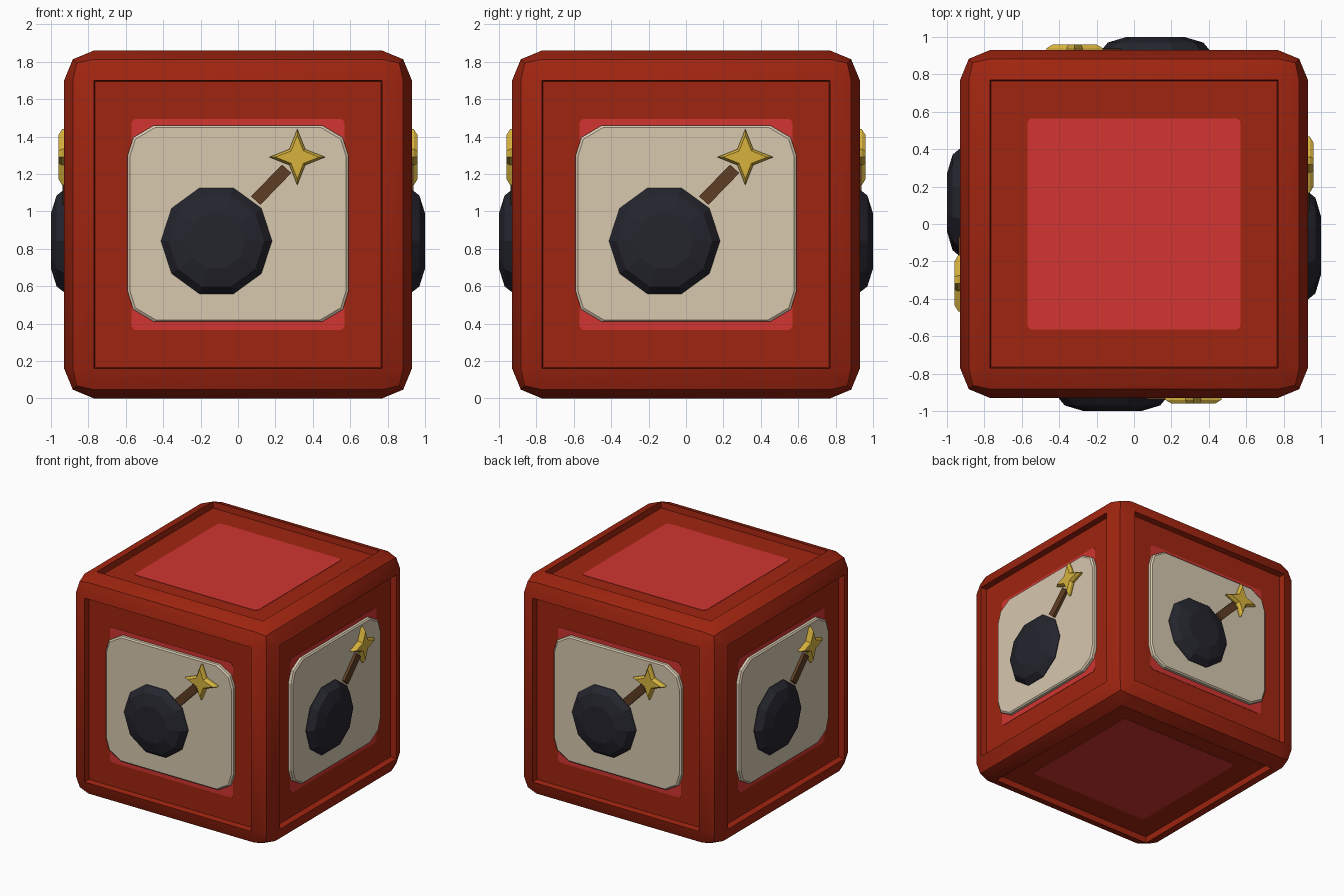
import bpy, bmesh, math
from mathutils import Matrix

cube = bpy.data.objects.get("Cube")
if cube:
    bpy.data.objects.remove(cube, do_unlink=True)

HALF = 0.93      # half size of the block
FLOOR = 0.88     # distance of the sunken panels from the middle


def material(name, color):
    mat = bpy.data.materials.new(name)
    mat.use_nodes = True
    mat.diffuse_color = (*color, 1)
    bsdf = next(n for n in mat.node_tree.nodes if n.type == 'BSDF_PRINCIPLED')
    bsdf.inputs["Base Color"].default_value = (*color, 1)
    return mat


RED = material("deep red", (0.35, 0.018, 0.005))
BRIGHT = material("bright red", (0.64, 0.036, 0.03))
CREAM = material("cream", (0.68, 0.58, 0.43))
NAVY = material("dark navy", (0.018, 0.018, 0.027))
BROWN = material("brown", (0.114, 0.048, 0.017))
GOLD = material("gold", (0.68, 0.45, 0.048))


def finish(bm, name, mat, matrix=None):
    bmesh.ops.recalc_face_normals(bm, faces=bm.faces)
    mesh = bpy.data.meshes.new(name)
    bm.to_mesh(mesh)
    bm.free()
    mesh.materials.append(mat)
    obj = bpy.data.objects.new(name, mesh)
    bpy.context.collection.objects.link(obj)
    if matrix:
        obj.matrix_world = matrix
    return obj


def loft(name, mat, outline, center, layers, matrix):
    """Stack scaled copies of an outline outward; layers are (scale, distance)."""
    bm = bmesh.new()
    rings = [[bm.verts.new((center[0] + x * s, center[1] + y * s, d))
              for x, y in outline] for s, d in layers]
    n = len(outline)
    for low, high in zip(rings, rings[1:]):
        for i in range(n):
            j = (i + 1) % n
            bm.faces.new((low[i], low[j], high[j], high[i]))
    bm.faces.new(rings[0])
    bm.faces.new(rings[-1])
    return finish(bm, name, mat, matrix)


def mirrored(quarter):
    """Complete an outline from its upper right quarter, listed top to side."""
    flip = quarter[::-1]
    return (quarter + [(x, -y) for x, y in flip]
            + [(-x, -y) for x, y in quarter] + [(-x, y) for x, y in flip])


def polar(radii, turn=0):
    n = len(radii)
    return [(r * math.cos(turn + math.tau * i / n), r * math.sin(turn + math.tau * i / n))
            for i, r in enumerate(radii)]


# Rounded block with a sunken panel on every side
bm = bmesh.new()
bmesh.ops.create_cube(bm, size=2 * HALF)
bmesh.ops.bevel(bm, geom=bm.edges[:], offset=0.16, segments=2, profile=0.5, affect='EDGES')
sides = [f for f in bm.faces if f.calc_area() > 1]
bmesh.ops.inset_individual(bm, faces=sides, thickness=0.008, depth=FLOOR - HALF)
block = finish(bm, "block", RED, Matrix.Translation((0, 0, HALF)))
bpy.context.view_layer.objects.active = block
block.select_set(True)
bpy.ops.object.shade_smooth_by_angle(angle=math.radians(35))

# Outlines
patch = mirrored([(0.545, 0.565), (0.562, 0.558), (0.57, 0.54)])
plate = mirrored([(0.45, 0.525), (0.56, 0.46), (0.59, 0.365)])
stick = [(0.07, 0.15), (0.12, 0.105), (0.285, 0.275), (0.235, 0.32)]
ball = polar([0.297] * 10)
star = polar([0.15, 0.06] * 4)

# Side frames: local x runs right, y up and z out of the block
UPRIGHT = Matrix.Rotation(math.pi / 2, 4, 'X')
LIFT = Matrix.Translation((0, 0, HALF))
for k, side in enumerate(("front", "left", "back", "right")):
    m = LIFT @ Matrix.Rotation(k * math.pi / 2, 4, 'Z') @ UPRIGHT
    loft(side + "_patch", BRIGHT, patch, (0, 0), [(1, FLOOR - 0.003), (1, FLOOR + 0.003)], m)
    loft(side + "_plate", CREAM, plate, (0, 0.005),
         [(1, FLOOR - 0.01), (1, 0.905), (0.98, 0.915)], m)
    loft(side + "_ball", NAVY, ball, (-0.115, -0.088),
         [(1, 0.9), (1, 0.92), (0.86, 0.97), (0.52, 1.0)], m)
    loft(side + "_fuse", BROWN, stick, (0, 0), [(1, 0.9), (1, 0.938)], m)
    loft(side + "_spark", GOLD, star, (0.317, 0.36),
         [(0.85, 0.9), (1, 0.925), (1, 0.94), (0.78, 0.96)], m)

# Plain patches on the top and bottom
for name, turn in (("top_patch", 0), ("bottom_patch", math.pi)):
    m = LIFT @ Matrix.Rotation(turn, 4, 'X')
    loft(name, BRIGHT, patch, (0, 0), [(1, FLOOR - 0.003), (1, FLOOR + 0.003)], m)
